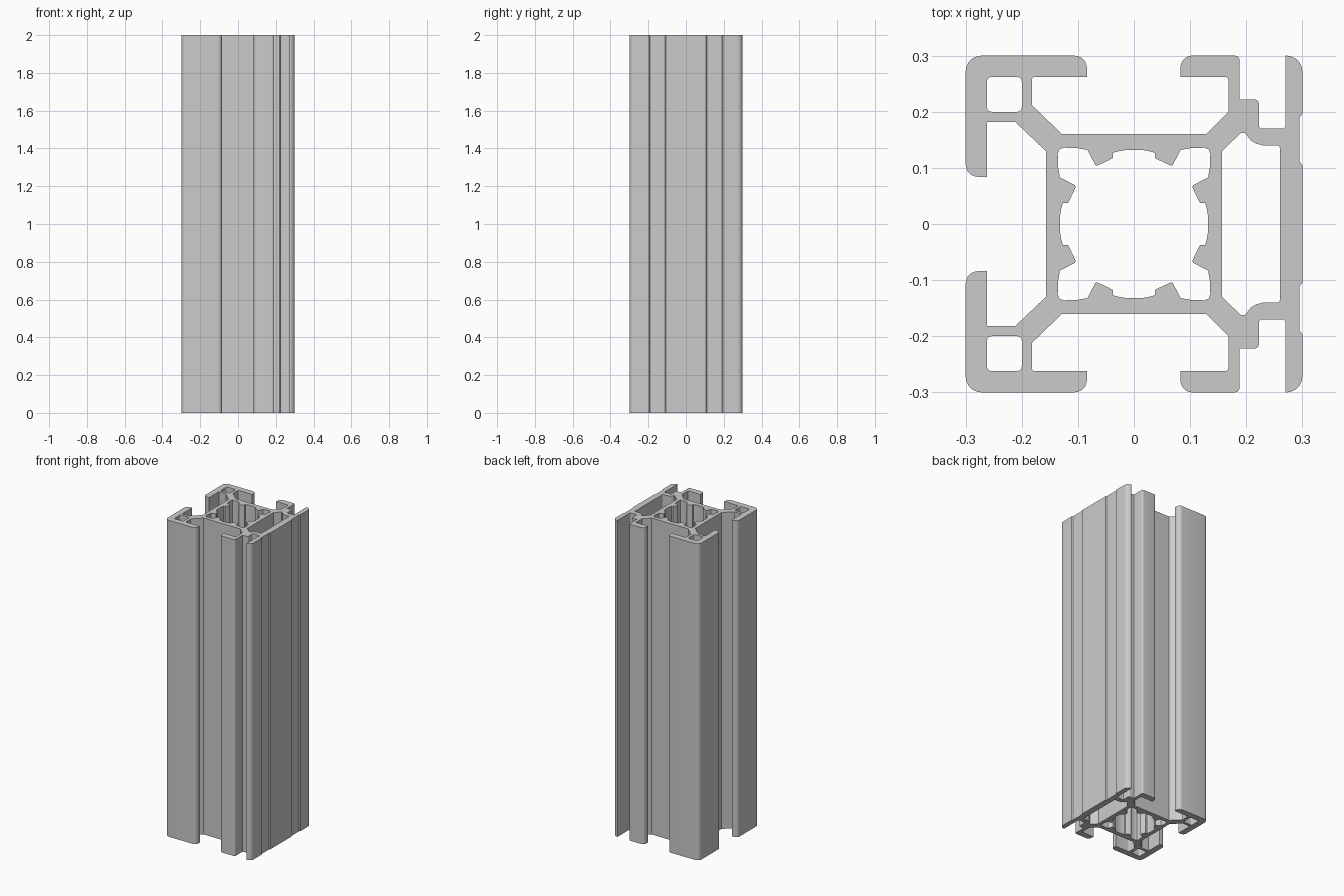
import bpy
import math
from mathutils import Vector

cube = bpy.data.objects.get("Cube")
if cube:
    bpy.data.objects.remove(cube, do_unlink=True)

LENGTH = 2.0
UNIT = 0.001  # profile points are given in thousandths


def fillet(points, steps=5):
    """Round each (x, y, radius) corner of a closed outline with an arc."""
    result = []
    count = len(points)
    for i, point in enumerate(points):
        corner = Vector(point[:2])
        radius = point[2] if len(point) > 2 else 0
        if not radius:
            result.append(corner)
            continue
        to_prev = (Vector(points[i - 1][:2]) - corner).normalized()
        to_next = (Vector(points[(i + 1) % count][:2]) - corner).normalized()
        half = to_prev.angle(to_next) / 2
        centre = corner + (to_prev + to_next).normalized() * radius / math.sin(half)
        start = corner + to_prev * radius / math.tan(half) - centre
        end = corner + to_next * radius / math.tan(half) - centre
        for k in range(steps + 1):
            mix = start.lerp(end, k / steps)
            result.append(centre + mix.normalized() * radius)
    return result


def mirror_y(points):
    """Reflected copy in reversed order."""
    return [(p[0], -p[1], *p[2:]) for p in reversed(points)]


def mirror_x(points):
    return [(-p[0], p[1], *p[2:]) for p in reversed(points)]


def swap_axes(points):
    return [(p[1], p[0], *p[2:]) for p in reversed(points)]


# Outer outline, back half: from the left slot floor round to the right plate
outer_half = [
    (-157, 130), (-212, 182), (-262, 182), (-262, 84),              # left slot
    (-300, 84, 22), (-300, 300, 28), (-84, 300, 22), (-84, 262),    # corner hook
    (-182, 262, 5), (-182, 212), (-128, 160), (128, 160),           # back slot
    (168, 200), (168, 262, 5), (83, 262), (83, 300, 20),
    (188, 300, 8), (188, 222), (223, 222, 8), (223, 170, 5),        # step
    (270, 170, 5), (270, 300), (300, 300, 28),                      # cover plate
    (300, 196), (295, 190), (295, 111), (300, 105),
]
outer = outer_half + mirror_y(outer_half)

# Closed chamber behind the cover plate
chamber_half = [(157, 130), (190, 162), (198, 162), (208, 149), (218, 143),
                (230, 140), (260, 140, 5)]
chamber = chamber_half + mirror_y(chamber_half)

# Square holes in the two left corners
corner_hole = [(-262, 200, 8), (-262, 262, 8), (-200, 262, 8), (-200, 200, 8)]

# Central bore: one eighth with its tooth, mirrored to all eight
eighth = [(13, 132), (26, 130), (37, 127), (37, 118), (44, 114), (68, 103, 4),
          (83, 132), (100, 135), (125, 136), (133, 133)]
quarter = eighth + swap_axes(eighth)[1:]
bore_half = mirror_x(quarter) + quarter
bore = bore_half + mirror_y(bore_half)

# Extruded profile
curve = bpy.data.curves.new("extrusion_profile", "CURVE")
curve.dimensions = "2D"
curve.fill_mode = "BOTH"
curve.extrude = LENGTH / 2
for outline in (outer, chamber, corner_hole, mirror_y(corner_hole), bore):
    rounded = fillet(outline)
    spline = curve.splines.new("POLY")
    spline.points.add(len(rounded) - 1)
    for target, p in zip(spline.points, rounded):
        target.co = (p.x * UNIT, p.y * UNIT, 0, 1)
    spline.use_cyclic_u = True

rail = bpy.data.objects.new("slotted_rail", curve)
bpy.context.collection.objects.link(rail)
rail.location.z = LENGTH / 2

# Plain aluminium colour
material = bpy.data.materials.new("light_grey_aluminium")
material.use_nodes = True
colour = (0.6, 0.6, 0.6, 1)
material.diffuse_color = colour
material.node_tree.nodes["Principled BSDF"].inputs["Base Color"].default_value = colour
curve.materials.append(material)

# Turn into a welded mesh with crisp edges
bpy.ops.object.select_all(action="DESELECT")
rail.select_set(True)
bpy.context.view_layer.objects.active = rail
bpy.ops.object.convert(target="MESH")
rail = bpy.context.object
bpy.ops.object.mode_set(mode="EDIT")
bpy.ops.mesh.select_all(action="SELECT")
bpy.ops.mesh.remove_doubles(threshold=0.0001)
bpy.ops.mesh.normals_make_consistent(inside=False)
bpy.ops.object.mode_set(mode="OBJECT")
bpy.ops.object.shade_smooth_by_angle(angle=math.radians(30))
